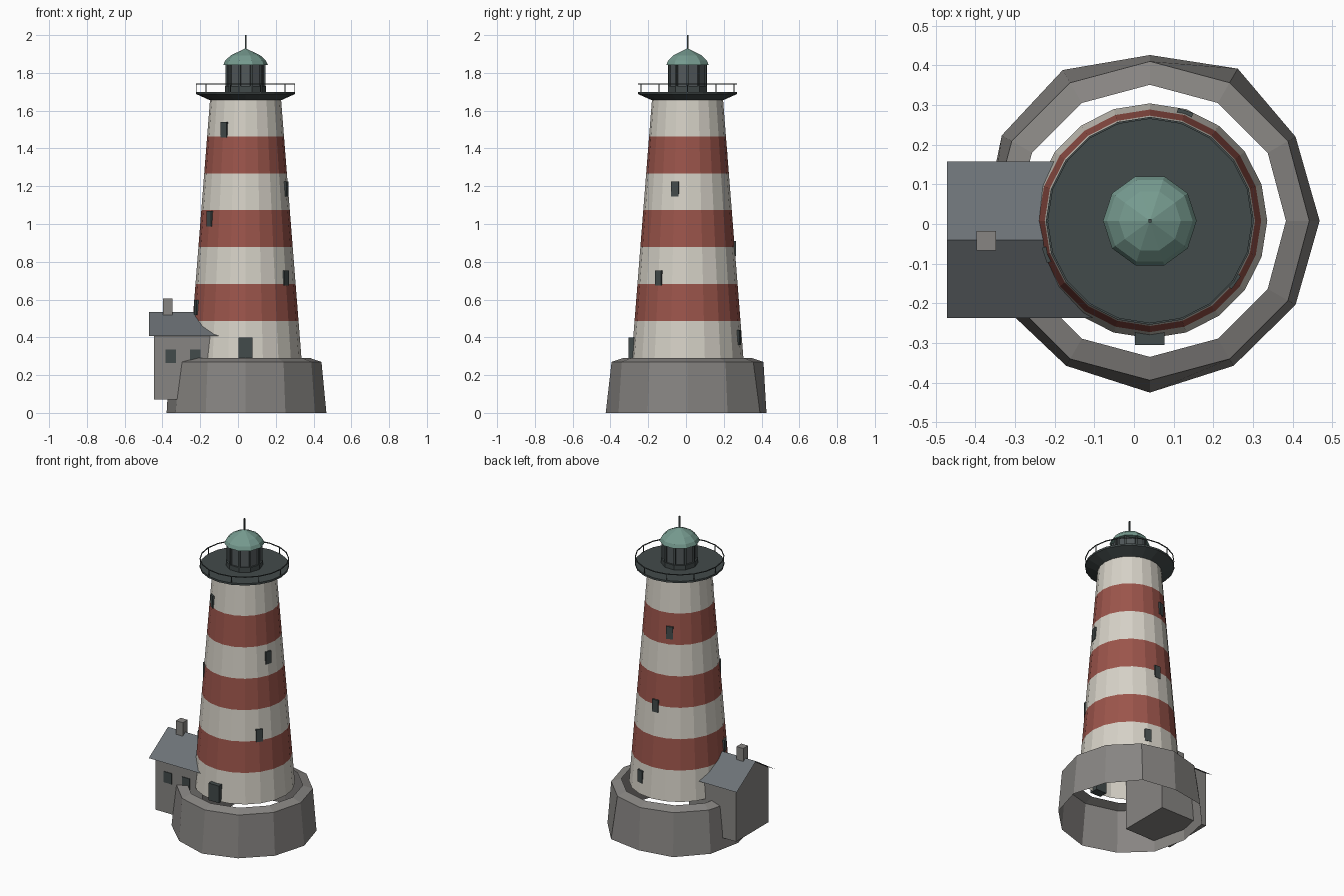
import bpy, bmesh, math
from mathutils import Vector, Matrix

if "Cube" in bpy.data.objects:
    bpy.data.objects.remove(bpy.data.objects["Cube"], do_unlink=True)

CX, CY = 0.04, 0.008          # tower axis
TAU = math.tau


def material(name, rgb):
    m = bpy.data.materials.new(name)
    m.use_nodes = True
    m.diffuse_color = (*rgb, 1)
    m.node_tree.nodes["Principled BSDF"].inputs["Base Color"].default_value = (*rgb, 1)
    return m


WHITE = material("off white paint", (0.67, 0.64, 0.57))
RED = material("brick red paint", (0.33, 0.09, 0.07))
STONE = material("grey stone", (0.245, 0.235, 0.225))
SLATE = material("blue grey roof", (0.15, 0.168, 0.182))
DARK = material("dark iron", (0.055, 0.069, 0.069))
GLASS = material("smoky glass", (0.085, 0.1, 0.105))
GREEN = material("green copper", (0.18, 0.325, 0.275))


def finish(name, bm, *mats):
    bmesh.ops.recalc_face_normals(bm, faces=bm.faces[:])
    mesh = bpy.data.meshes.new(name)
    bm.to_mesh(mesh)
    bm.free()
    for m in mats:
        mesh.materials.append(m)
    obj = bpy.data.objects.new(name, mesh)
    bpy.context.collection.objects.link(obj)
    return obj


def lathe(name, profile, sides, *mats, caps=(False, False), wobble=None, rule=None):
    """Spin (radius, z) points about the tower axis."""
    bm = bmesh.new()
    rings = []
    for level, (r, z) in enumerate(profile):
        ring = []
        for i in range(sides):
            a = TAU * i / sides
            rr = r + (wobble[i] if wobble and level == 0 else 0)
            ring.append(bm.verts.new((CX + rr * math.cos(a), CY + rr * math.sin(a), z)))
        rings.append(ring)
    for level, (lo, hi) in enumerate(zip(rings, rings[1:])):
        for i in range(sides):
            j = (i + 1) % sides
            f = bm.faces.new((lo[i], lo[j], hi[j], hi[i]))
            f.material_index = rule(level) if rule else 0
    if caps[0]:
        bm.faces.new(rings[0][::-1])
    if caps[1]:
        bm.faces.new(rings[-1])
    bmesh.ops.remove_doubles(bm, verts=bm.verts[:], dist=0.0001)
    return finish(name, bm, *mats)


def box(name, lo, hi, mat, turn=None):
    lo, hi = Vector(lo), Vector(hi)
    bm = bmesh.new()
    bmesh.ops.create_cube(bm, size=1, matrix=Matrix.Translation((lo + hi) / 2) @ Matrix.Diagonal((*(hi - lo), 1)))
    if turn is not None:
        bm.transform(Matrix.Translation((CX, CY, 0)) @ Matrix.Rotation(turn, 4, "Z"))
    return finish(name, bm, mat)


def rod(name, angle, r, z0, z1, thick, mat):
    return box(name, (r - thick, -thick, z0), (r + thick, thick, z1), mat, angle)


# Rough stone foundation wall, open in the middle
uneven = [0, -.004, .015, -.01, .011, .003, -.01, 0, -.006, .005, -.006, -.004]
lathe("foundation_wall", [(0.428, 0), (0.402, 0.27), (0.343, 0.29)], 12, STONE, wobble=uneven)

# Striped tapering tower
BASE, TOP, R0, R1 = 0.29, 1.66, 0.296, 0.188


def tower_radius(z):
    return R0 + (R1 - R0) * (z - BASE) / (TOP - BASE)


levels = [BASE + (TOP - BASE) * i / 7 for i in range(8)]
lathe("tower", [(tower_radius(z), z) for z in levels], 20, WHITE, RED,
      rule=lambda level: level % 2)

# Spiral of tower windows
for i in range(8):
    z = 0.40 + 0.157 * i
    r = tower_radius(z)
    box(f"tower_window_{i + 1}", (r - 0.03, -0.02, z - 0.04), (r + 0.005, 0.02, z + 0.04),
        DARK, math.radians(72 + 126.2 * i))

# Entrance door
box("door", (0.002, -0.305, BASE), (0.077, -0.25, 0.4), DARK)

# Gallery deck and railing
lathe("gallery_deck", [(0.188, 1.655), (0.262, 1.688), (0.262, 1.7)], 20, DARK, caps=(True, True))
lathe("gallery_rail", [(0.257, 1.738), (0.262, 1.738), (0.262, 1.743), (0.257, 1.743), (0.257, 1.738)],
      20, DARK)
for i in range(10):
    rod(f"rail_post_{i + 1}", TAU * i / 10, 0.258, 1.7, 1.74, 0.002, DARK)

# Lantern room
lathe("lantern_base", [(0.109, 1.7), (0.109, 1.73)], 10, DARK, caps=(True, True))
lathe("lantern_glass", [(0.098, 1.73), (0.098, 1.845)], 10, GLASS)
for i in range(10):
    rod(f"lantern_post_{i + 1}", TAU * i / 10, 0.1, 1.73, 1.845, 0.006, DARK)

# Copper dome and mast
lathe("dome", [(0.118, 1.842), (0.108, 1.865), (0.078, 1.893), (0, 1.93)], 10, GREEN, caps=(True, False))
rod("mast", 0, 0, 1.92, 2.0, 0.004, DARK)

# Keeper's house: gabled walls
RIDGE_Y, RIDGE_Z, EAVE_Z, HALF = -0.04, 0.535, 0.408, 0.197
wall = 0.165
slope = (RIDGE_Z - EAVE_Z) / HALF
wall_top = RIDGE_Z - slope * wall - 0.003


def extrude_section(name, section, x0, x1, mat, closed):
    bm = bmesh.new()
    ends = [[bm.verts.new((x, y, z)) for y, z in section] for x in (x0, x1)]
    n = len(section)
    for i in range(n if closed else n - 1):
        j = (i + 1) % n
        bm.faces.new((ends[0][i], ends[0][j], ends[1][j], ends[1][i]))
    if closed:
        for end in ends:
            bm.faces.new(end)
    return finish(name, bm, mat)


front, back = RIDGE_Y - wall, RIDGE_Y + wall
extrude_section("house_walls", [(front, 0.07), (back, 0.07), (back, wall_top),
                                (RIDGE_Y, RIDGE_Z - 0.003), (front, wall_top)],
                -0.445, -0.11, STONE, True)

# House roof, overhanging the walls
extrude_section("house_roof", [(RIDGE_Y - HALF, EAVE_Z), (RIDGE_Y, RIDGE_Z), (RIDGE_Y + HALF, EAVE_Z)],
                -0.472, -0.095, SLATE, False)

# Chimney and front windows
box("chimney", (-0.397, -0.067, 0.47), (-0.348, -0.018, 0.605), STONE)
for side, x in (("outer", -0.357), ("inner", -0.227)):
    box(f"house_window_{side}", (x - 0.028, front - 0.004, 0.265), (x + 0.028, front + 0.004, 0.335), DARK)
